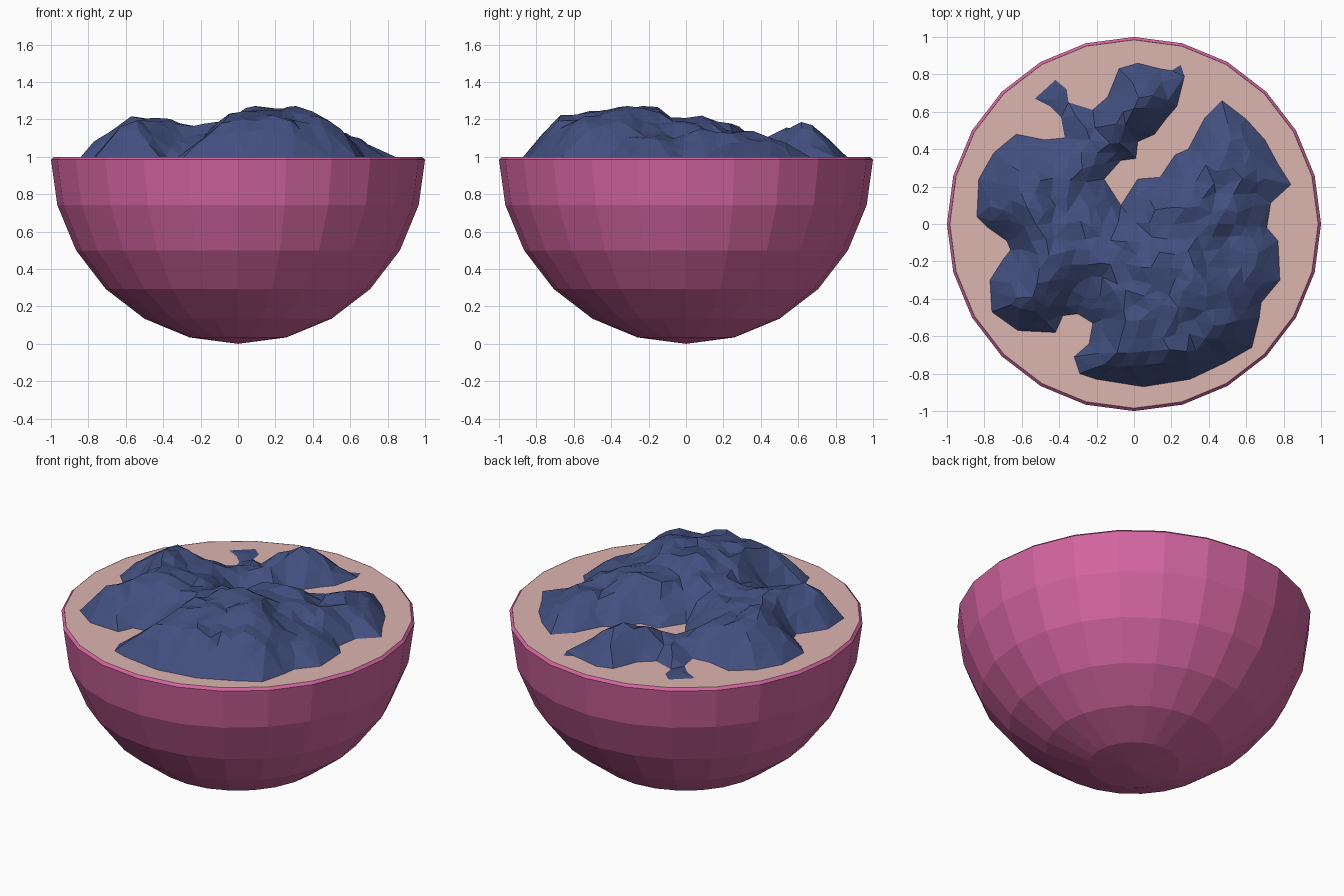
import bpy, bmesh, math, random
from mathutils import Vector, noise
from mathutils.geometry import delaunay_2d_cdt

if "Cube" in bpy.data.objects:
    bpy.data.objects.remove(bpy.data.objects["Cube"])

random.seed(4)
SEG = 24


def add_object(name, verts, faces, color):
    mesh = bpy.data.meshes.new(name)
    mesh.from_pydata(verts, [], faces)
    bm = bmesh.new()
    bm.from_mesh(mesh)
    bmesh.ops.recalc_face_normals(bm, faces=bm.faces)
    if sum(f.normal.z * f.calc_area() for f in bm.faces) < 0 and name != "bowl":
        bmesh.ops.reverse_faces(bm, faces=bm.faces)
    bm.to_mesh(mesh)
    bm.free()
    mat = bpy.data.materials.new(name + "_color")
    mat.diffuse_color = (*color, 1)
    mat.use_nodes = True
    mat.node_tree.nodes["Principled BSDF"].inputs["Base Color"].default_value = mat.diffuse_color
    mesh.materials.append(mat)
    obj = bpy.data.objects.new(name, mesh)
    bpy.context.collection.objects.link(obj)
    return obj


def ring(r, z):
    return [(r * math.cos(2 * math.pi * i / SEG), r * math.sin(2 * math.pi * i / SEG), z)
            for i in range(SEG)]


# Bowl: half-sphere rings, a thin sloped rim and an inner wall
profile = [(math.sin(math.radians(a)), 1 - math.cos(math.radians(a))) for a in range(15, 90, 15)]
profile += [(1.0, 0.985), (0.985, 1.0), (0.975, 0.985)]
verts = [(0, 0, 0)]
for r, z in profile:
    verts += ring(r, z)
faces = [(0, 1 + (i + 1) % SEG, 1 + i) for i in range(SEG)]
for k in range(len(profile) - 1):
    a, b = 1 + k * SEG, 1 + (k + 1) * SEG
    for i in range(SEG):
        j = (i + 1) % SEG
        faces.append((a + i, a + j, b + j, b + i))
add_object("bowl", verts, faces, (0.65, 0.13, 0.35))

# Flat filling level with the rim
add_object("filling", ring(0.985, 0.999), [tuple(range(SEG))], (0.72, 0.46, 0.43))

# Topping outline seen from above
outline = [Vector(p) for p in [
    (-.08, .83), (.02, .86), (.14, .83), (.2, .82), (.25, .85), (.27, .79), (.23, .63),
    (.17, .56), (.11, .48), (.02, .44), (.01, .35), (-.07, .34), (-.16, .24), (-.07, .10),
    (.02, .24), (.14, .25), (.22, .37), (.29, .40), (.38, .57), (.47, .66), (.6, .56),
    (.70, .45), (.77, .32), (.84, .21), (.73, .11), (.71, -.02), (.77, -.09), (.78, -.3),
    (.68, -.42), (.67, -.5), (.63, -.66), (.49, -.74), (.3, -.83), (.05, -.87), (-.2, -.83),
    (-.29, -.80), (-.32, -.71), (-.24, -.64), (-.22, -.53), (-.30, -.48), (-.38, -.49),
    (-.42, -.58), (-.62, -.57), (-.76, -.47), (-.77, -.3), (-.70, -.19), (-.66, -.14),
    (-.68, -.09), (-.78, -.02), (-.84, .04), (-.83, .24), (-.75, .38), (-.63, .48),
    (-.48, .45), (-.37, .46), (-.39, .57), (-.45, .63), (-.53, .67), (-.42, .77),
    (-.36, .72), (-.35, .65), (-.22, .61), (-.14, .68)]]

# Peaks and dips of the topping: x, y, height
bumps = [
    (.15, -.2, .285), (.32, -.36, .27), (.02, -.45, .25), (.1, -.68, .21), (.42, -.6, .19),
    (.53, -.15, .11), (.66, -.25, .12), (.25, .03, .21), (.42, .32, .13), (.65, .2, .11),
    (0, -.04, .19), (-.2, -.1, .15), (-.25, -.35, .1), (-.56, -.36, .19), (-.5, -.12, .24),
    (-.55, .16, .18), (-.3, .15, .13), (-.25, .42, .1), (.03, .6, .23), (.15, .72, .13),
    (-.43, .65, .04)]


def edge_distance(p):
    best = 9
    for a, b in zip(outline, outline[1:] + outline[:1]):
        t = max(0, min(1, (p - a).dot(b - a) / (b - a).length_squared))
        best = min(best, (p - a - (b - a) * t).length)
    return best


def height(p):
    total = weight = 0
    for x, y, h in bumps:
        w = 1 / (((p.x - x) ** 2 + (p.y - y) ** 2) ** 1.5 + 0.0008)
        total += w * h
        weight += w
    edge = min(1, edge_distance(p) / 0.2)
    rough = 0.05 * noise.noise(Vector((p.x * 8, p.y * 8, 2)))
    return 1 + (total / weight + rough) * (1 - (1 - edge) ** 1.4)


# Topping: jittered points triangulated inside the outline, then raised
points = list(outline)
step = 0.075
for i in range(-12, 13):
    for j in range(-12, 13):
        p = Vector(((i + 0.5 * (j % 2)) * step, j * step))
        p += Vector((random.uniform(-.022, .022), random.uniform(-.022, .022)))
        if edge_distance(p) > 0.035:
            points.append(p)
n = len(outline)
tri = delaunay_2d_cdt(points, [], [list(range(n))], 1, 1e-5)
used = sorted({v for f in tri[2] for v in f})
remap = {v: k for k, v in enumerate(used)}
top = [(tri[0][v].x, tri[0][v].y, height(tri[0][v])) for v in used]
add_object("topping", top, [[remap[v] for v in f] for f in tri[2]], (0.055, 0.08, 0.215))
